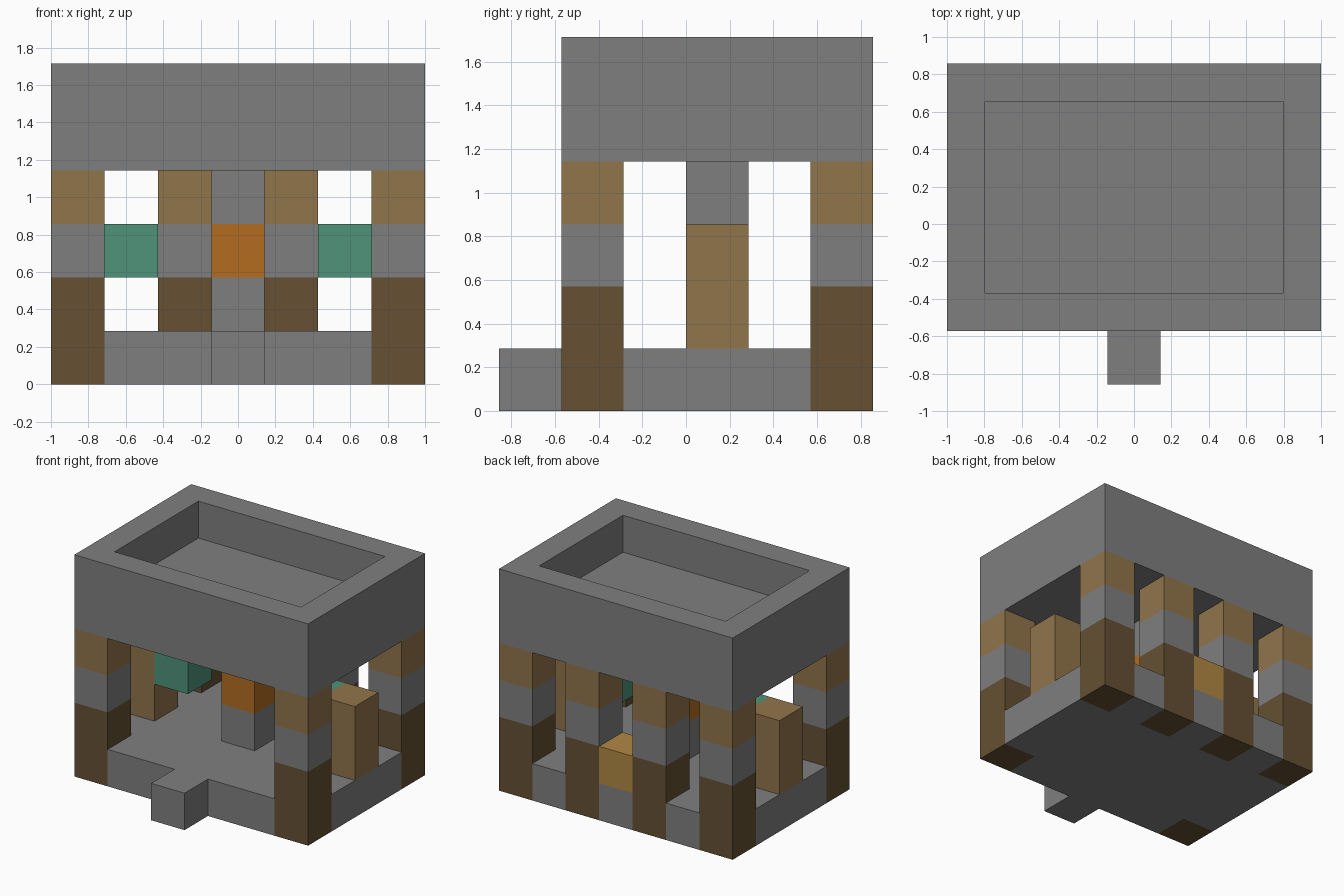
import bpy, bmesh
from mathutils import Matrix, Vector

cube = bpy.data.objects.get("Cube")
if cube:
    bpy.data.objects.remove(cube)

U = 2 / 7  # one block


def material(name, srgb):
    lin = [((c / 255 + 0.055) / 1.055) ** 2.4 for c in srgb]
    m = bpy.data.materials.new(name)
    m.use_nodes = True
    m.diffuse_color = (*lin, 1)
    m.node_tree.nodes["Principled BSDF"].inputs["Base Color"].default_value = (*lin, 1)
    return m


STONE = material("stone grey", (127, 127, 127))
PLANK = material("plank tan", (145, 117, 75))
LOG = material("dark log", (102, 80, 51))
GREEN = material("sea green", (78, 147, 122))
FIRE = material("fire orange", (178, 108, 32))
GOLD = material("golden wood", (177, 135, 68))


def finish(name, bm, mat):
    bmesh.ops.recalc_face_normals(bm, faces=bm.faces)
    mesh = bpy.data.meshes.new(name)
    bm.to_mesh(mesh)
    bm.free()
    mesh.materials.append(mat)
    ob = bpy.data.objects.new(name, mesh)
    bpy.context.collection.objects.link(ob)
    return ob


def block_mesh(cell, size=(1, 1, 1)):
    """Box whose lowest corner is at a block cell; x is counted from the centre block."""
    bm = bmesh.new()
    low = Vector((cell[0] - 0.5, cell[1] - 3, cell[2]))
    centre = (low + Vector(size) / 2) * U
    bmesh.ops.create_cube(bm, size=U, matrix=Matrix.Translation(centre) @ Matrix.Diagonal((*size, 1)))
    return bm


def block(name, cell, mat, height=1):
    return finish(name, block_mesh(cell, (1, 1, height)), mat)


# Floor with doorstep, notched around the posts: right half outline, mirrored
half = [(0.5, 0), (0.5, 1), (2.5, 1), (2.5, 2), (3.5, 2), (3.5, 5),
        (2.5, 5), (2.5, 6), (1.5, 6), (1.5, 5), (0.5, 5), (0.5, 6)]
outline = half + [(-x, y) for x, y in reversed(half)]
bm = bmesh.new()
base = bm.faces.new([bm.verts.new((x * U, (y - 3) * U, 0)) for x, y in outline])
top = bmesh.ops.extrude_face_region(bm, geom=[base], use_keep_orig=True)["geom"]
bmesh.ops.translate(bm, verts=[v for v in top if isinstance(v, bmesh.types.BMVert)], vec=(0, 0, U))
finish("floor", bm, STONE)

# Posts: log base, stone middle, plank top
posts = {"front_right": (-3, 1), "front_left": (3, 1), "back_right": (-3, 5),
         "back_left": (3, 5), "back_inner_right": (-1, 5), "back_inner_left": (1, 5)}
for name, (x, y) in posts.items():
    block(name + "_post_base", (x, y, 0), LOG, 2)
    block(name + "_post_middle", (x, y, 2), STONE)
    block(name + "_post_top", (x, y, 3), PLANK)

# Side posts and hanging green blocks
for side, s in (("right", -1), ("left", 1)):
    block(side + "_side_post", (3 * s, 3, 1), PLANK, 2)
    block(side + "_green_block", (2 * s, 3, 2), GREEN)

# Central hearth column and the box at the back
block("hearth_base", (0, 3, 1), STONE)
block("hearth_fire", (0, 3, 2), FIRE)
block("hearth_chimney", (0, 3, 3), STONE)
block("back_box", (0, 5, 1), GOLD)

# Roof with a sunken top
bm = block_mesh((-3, 1, 4), (7, 5, 2))
bm.normal_update()
lid = max(bm.faces, key=lambda f: f.calc_center_median().z)
bmesh.ops.inset_region(bm, faces=[lid], thickness=U)
sunk = bmesh.ops.extrude_face_region(bm, geom=[lid])["geom"]
bmesh.ops.translate(bm, verts=[v for v in sunk if isinstance(v, bmesh.types.BMVert)], vec=(0, 0, -U))
if lid.is_valid:
    bmesh.ops.delete(bm, geom=[lid], context="FACES_ONLY")
finish("roof", bm, STONE)
